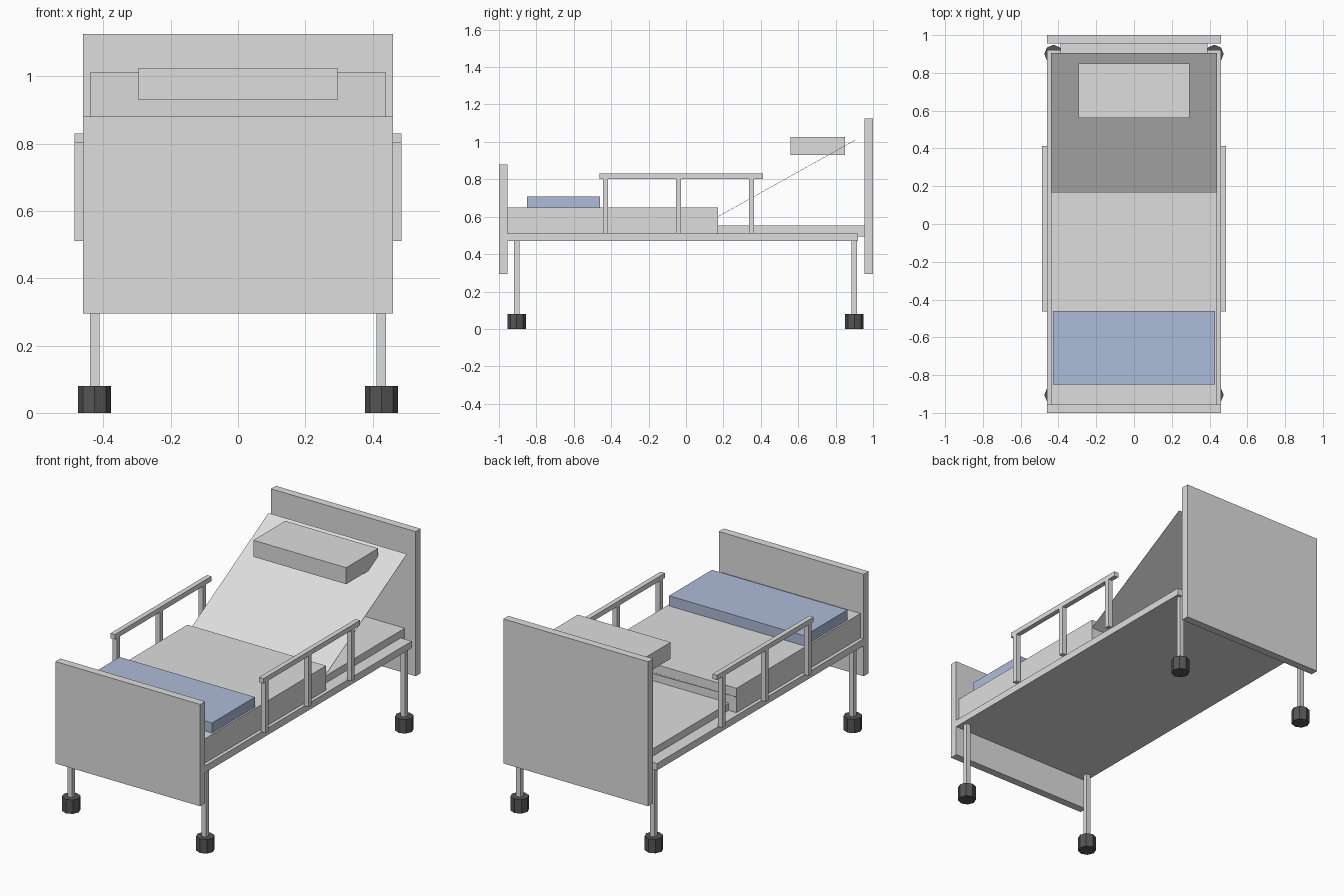
import bpy
import math

start = bpy.data.objects.get("Cube")
if start:
    bpy.data.objects.remove(start, do_unlink=True)


def material(name, rgb):
    mat = bpy.data.materials.new(name)
    mat.use_nodes = True
    mat.diffuse_color = (*rgb, 1)
    mat.node_tree.nodes["Principled BSDF"].inputs["Base Color"].default_value = (*rgb, 1)
    return mat


light_grey = material("light grey", (0.73, 0.73, 0.73))
blue = material("blanket blue", (0.42, 0.50, 0.70))
dark = material("dark rubber", (0.09, 0.09, 0.09))


def box(name, x, y, z, mat=light_grey):
    """Box from (low, high) ranges on each axis."""
    bpy.ops.mesh.primitive_cube_add(size=1)
    ob = bpy.context.object
    ob.name = name
    ob.location = [(r[0] + r[1]) / 2 for r in (x, y, z)]
    ob.scale = [r[1] - r[0] for r in (x, y, z)]
    ob.data.materials.append(mat)
    return ob


def wide(half):
    return (-half, half)


# End boards
box("footboard", wide(0.46), (-1, -0.955), (0.295, 0.88))
box("headboard", wide(0.46), (0.955, 1), (0.295, 1.125))

# Frame, support slab and mattress
box("bed_frame", wide(0.46), (-0.955, 0.92), (0.47, 0.51))
box("support_slab", wide(0.39), (-0.94, 0.955), (0.495, 0.552))
box("mattress", wide(0.44), (-0.955, 0.17), (0.51, 0.65))

# Bedding
box("blanket", wide(0.43), (-0.85, -0.46), (0.65, 0.708), blue)
box("pillow", wide(0.295), (0.56, 0.85), (0.93, 1.025))

# Thin sloping backrest
low, high = (0.17, 0.60), (0.905, 1.01)
run, rise = high[0] - low[0], high[1] - low[1]
half_length = math.hypot(run, rise) / 2
backrest = box("backrest", wide(0.44), wide(half_length), wide(0.001))
backrest.location = (0, (low[0] + high[0]) / 2, (low[1] + high[1]) / 2)
backrest.rotation_euler.x = math.atan2(rise, run)

# Side rails, legs and wheels on both sides
for side, sign in (("left", 1), ("right", -1)):
    rail_x = sorted((sign * 0.458, sign * 0.486))
    box(f"{side}_rail_bar", rail_x, (-0.463, 0.413), (0.802, 0.83))
    for i, y in enumerate((-0.43, -0.04, 0.35)):
        box(f"{side}_rail_post_{i + 1}", rail_x, (y - 0.014, y + 0.014), (0.51, 0.802))

    for end, y in (("front", -0.905), ("back", 0.9)):
        x = sign * 0.426
        box(f"{end}_{side}_leg", (x - 0.014, x + 0.014), (y - 0.014, y + 0.014), (0.08, 0.47))
        bpy.ops.mesh.primitive_cylinder_add(vertices=8, radius=0.049, depth=0.08,
                                            location=(x, y, 0.04))
        wheel = bpy.context.object
        wheel.name = f"{end}_{side}_wheel"
        wheel.data.materials.append(dark)
